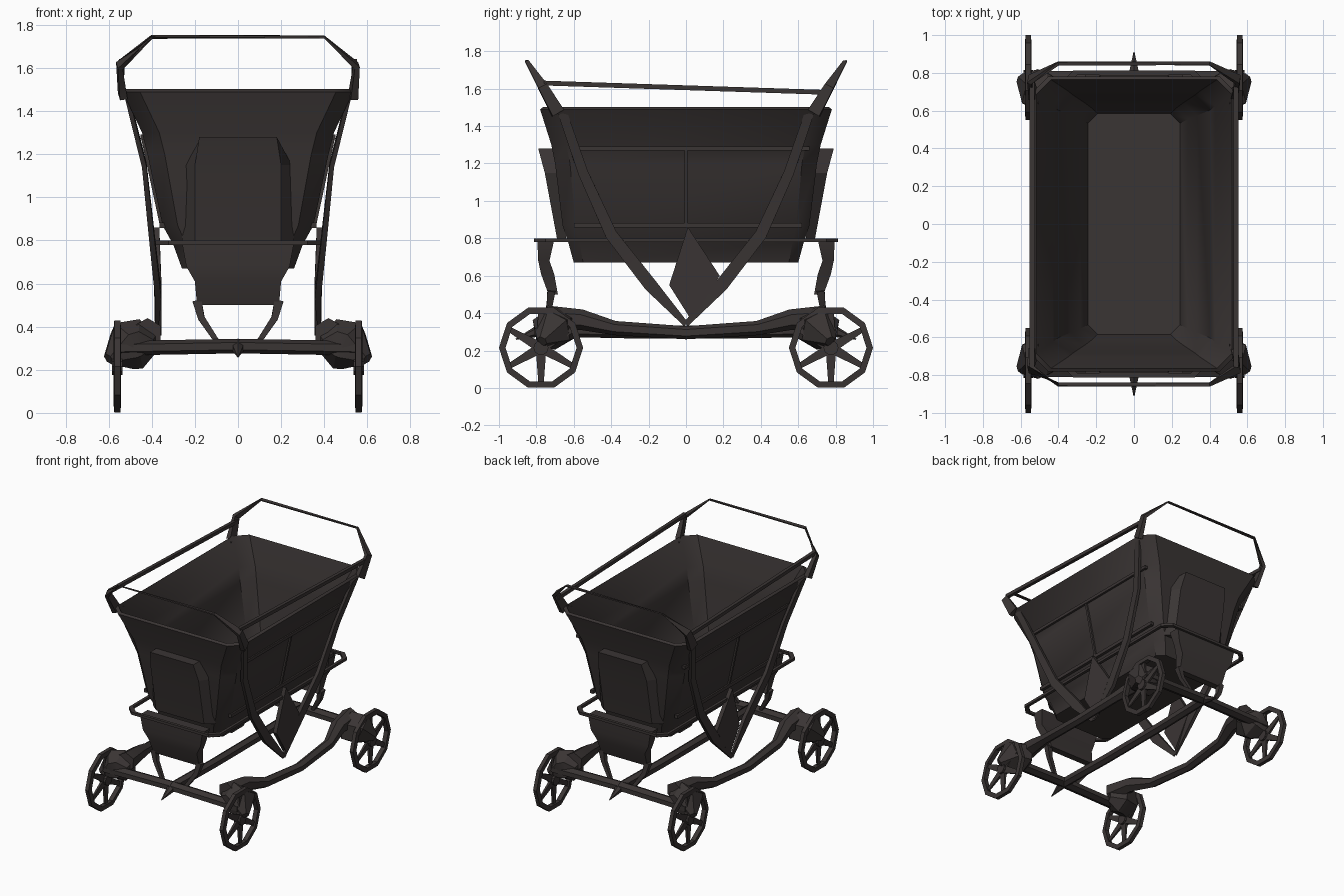
import bpy, bmesh, math
from mathutils import Vector

cube = bpy.data.objects.get("Cube")
if cube:
    bpy.data.objects.remove(cube, do_unlink=True)

COLOUR = (0.042, 0.035, 0.034, 1)
mat = bpy.data.materials.new("charcoal_brown")
mat.use_nodes = True
mat.diffuse_color = COLOUR
shader = mat.node_tree.nodes["Principled BSDF"]
shader.inputs["Base Color"].default_value = COLOUR
shader.inputs["Roughness"].default_value = 0.8


def finish(name, bm, angle=30):
    bmesh.ops.recalc_face_normals(bm, faces=bm.faces)
    mesh = bpy.data.meshes.new(name)
    bm.to_mesh(mesh)
    bm.free()
    mesh.materials.append(mat)
    obj = bpy.data.objects.new(name, mesh)
    bpy.context.collection.objects.link(obj)
    bpy.ops.object.select_all(action='DESELECT')
    obj.select_set(True)
    bpy.context.view_layer.objects.active = obj
    bpy.ops.object.shade_smooth_by_angle(angle=math.radians(angle))
    return obj


def loft(name, rings, closed=False, angle=30):
    """Skin a list of equal-length point rings; cap the ends unless closed."""
    bm = bmesh.new()
    rows = [[bm.verts.new(p) for p in ring] for ring in rings]
    n = len(rows[0])
    pairs = list(zip(rows, rows[1:])) + ([(rows[-1], rows[0])] if closed else [])
    for a, b in pairs:
        for i in range(n):
            j = (i + 1) % n
            bm.faces.new((a[i], a[j], b[j], b[i]))
    if not closed:
        bm.faces.new(rows[0])
        bm.faces.new(rows[-1])
    return finish(name, bm, angle)


def bar(name, pts, radii, flat=1.0, up=(0, 0, 1), sides=6):
    """Sweep a polygon along pts; flat scales the section along its up side."""
    pts = [Vector(p) for p in pts]
    if not isinstance(radii, (list, tuple)):
        radii = [radii] * len(pts)
    rings = []
    for i, (p, r) in enumerate(zip(pts, radii)):
        t = (pts[min(i + 1, len(pts) - 1)] - pts[max(i - 1, 0)]).normalized()
        side = t.cross(Vector(up)).normalized()
        top = side.cross(t)
        turn = math.pi / sides
        rings.append([p + side * r * math.cos(turn + math.tau * k / sides)
                      + top * r * flat * math.sin(turn + math.tau * k / sides)
                      for k in range(sides)])
    return loft(name, rings)


def rounded(z, hx, hy, c):
    """Chamfered rectangle ring at height z."""
    return [(x, y, z) for x, y in (
        (hx, c - hy), (hx, hy - c), (hx - c, hy), (c - hx, hy),
        (-hx, hy - c), (-hx, c - hy), (c - hx, -hy), (hx - c, -hy))]


def slab(name, front, depth):
    """Plate from a polygon, thickened by the depth vector."""
    d = Vector(depth)
    return loft(name, [[Vector(p) - d / 2 for p in front],
                       [Vector(p) + d / 2 for p in front]])


# Thin-walled basket: outer wall up to the rim, then inner wall back down
wall = ((0.67, 0.26, 0.60, 0.05), (0.78, 0.30, 0.63, 0.06), (0.87, 0.35, 0.66, 0.07),
        (1.20, 0.42, 0.70, 0.08), (1.30, 0.445, 0.72, 0.08), (1.49, 0.535, 0.78, 0.08))
inner = [(z + 0.012, hx - 0.016, hy - 0.016, c) for z, hx, hy, c in reversed(wall)]
loft("basket", [rounded(*r) for r in list(wall) + inner], angle=40)

# Thin frame ring around the lower basket
ring = [rounded(0.79 + dz, 0.36 + d, 0.79 + d, 0.06)
        for d, dz in ((0, -0.01), (0.022, -0.01), (0.022, 0.01), (0, 0.01))]
loft("lower_frame", ring, closed=True)

# Central beam with pointed ends
bar("centre_beam", [(0, -0.91, 0.26), (0, -0.78, 0.31), (0, -0.3, 0.30),
                    (0, 0.3, 0.30), (0, 0.78, 0.31), (0, 0.91, 0.26)],
    [0.003, 0.035, 0.035, 0.035, 0.035, 0.003])


def wheel(name, x, y):
    """Ten-sided rim with broad tapering spokes and a hub."""
    centre = Vector((x, y, 0.215))

    def at(dx, r, a):
        return centre + Vector((dx, r * math.cos(a), r * math.sin(a)))
    steps = [math.tau * k / 10 for k in range(10)]
    profile = ((-0.017, 0.19), (0.017, 0.19), (0.014, 0.225), (-0.014, 0.225))
    loft(name + "_rim", [[at(dx, r, a) for dx, r in profile] for a in steps], True)
    loft(name + "_hub", [[at(dx, r, a) for a in steps]
                         for dx, r in ((-0.025, 0.04), (0.025, 0.04))])
    for k in range(6):
        a = math.tau * (k + 0.5) / 6
        bar(f"{name}_spoke_{k + 1}", [at(0, 0.02, a), at(0, 0.195, a)],
            [0.038, 0.02], flat=0.35, up=(1, 0, 0), sides=4)


for sy, end in ((-1, "front"), (1, "rear")):
    # Handle hoop above the rim, on broad tapering brackets
    hoop = [(0.535, 0.685, 1.47), (0.55, 0.765, 1.61), (0.40, 0.85, 1.745)]
    path = hoop + [(-x, y, z) for x, y, z in reversed(hoop)]
    bar(end + "_handle", [(x, y * sy, z) for x, y, z in path],
        [0.05, 0.036, 0.014, 0.014, 0.036, 0.05], flat=0.5, up=(1, 0, 0.3), sides=4)

    # Wedge pad on the end wall
    loft(end + "_end_pad", [[(x, y * sy, z) for x, y, z in quad] for quad in (
        ((-0.26, 0.64, 0.80), (0.26, 0.64, 0.80), (0.2, 0.69, 0.80), (-0.2, 0.69, 0.80)),
        ((-0.25, 0.68, 1.15), (0.25, 0.68, 1.15), (0.2, 0.755, 1.15), (-0.2, 0.755, 1.15)),
        ((-0.18, 0.70, 1.28), (0.18, 0.70, 1.28), (0.18, 0.79, 1.28), (-0.18, 0.79, 1.28)))])

    # Hanging step plate with struts down to the axle
    loft(end + "_step_plate", [
        [(-w, (y - t) * sy, z), (w, (y - t) * sy, z),
         (w, (y + t) * sy, z), (-w, (y + t) * sy, z)]
        for w, y, t, z in ((0.19, 0.71, 0.025, 0.50), (0.20, 0.74, 0.035, 0.61),
                           (0.24, 0.76, 0.03, 0.68), (0.26, 0.75, 0.045, 0.79))])
    for sx in (-1, 1):
        bar(end + "_step_strut", [(0.19 * sx, 0.72 * sy, 0.52), (0.17 * sx, 0.73 * sy, 0.44),
                                  (0.09 * sx, 0.76 * sy, 0.32)], [0.03, 0.022, 0.016],
            up=(0, 1, 0), sides=4)

    # Broad flat axle
    bar(end + "_axle", [(-0.56, 0.77 * sy, 0.30), (0, 0.77 * sy, 0.31),
                        (0.56, 0.77 * sy, 0.30)], 0.045, flat=0.75)

for sx, hand in ((-1, "right"), (1, "left")):
    # Upper side rail
    bar(hand + "_hand_rail", [(0.54 * sx, -0.76, 1.63), (0.54 * sx, 0.76, 1.58)],
        0.018, sides=4)

    # Lower chassis rail, bowed outward and dipping at the middle
    half = [(0.42, 0.74, 0.37), (0.44, 0.56, 0.365), (0.49, 0.38, 0.32)]
    rail = ([(x * sx, -y, z) for x, y, z in half] + [(0.51 * sx, 0, 0.295)]
            + [(x * sx, y, z) for x, y, z in reversed(half)])
    bar(hand + "_chassis_rail", rail, [0.07, 0.055, 0.038, 0.035, 0.038, 0.055, 0.07])

    # Broad suspension straps meeting in a V, with a diamond plate between
    for sy in (-1, 1):
        bar(hand + "_strap", [(0.515 * sx, 0.66 * sy, 1.47), (0.435 * sx, 0.55 * sy, 1.15),
                              (0.40 * sx, 0.40 * sy, 0.82), (0.37 * sx, 0.19 * sy, 0.55),
                              (0.38 * sx, 0, 0.34)], [0.035, 0.038, 0.045, 0.05, 0.02],
            flat=0.4, up=(1, 0, 0), sides=4)
    slab(hand + "_diamond_plate",
         [(0.38 * sx, 0.01, 0.86), (0.37 * sx, 0.18, 0.60), (0.37 * sx, 0.03, 0.36),
          (0.37 * sx, -0.09, 0.55)], (0.03, 0, 0))

    # Ledges and upright seam on the side wall
    bar(hand + "_pad_ledge", [(0.442 * sx, -0.58, 1.28), (0.442 * sx, 0.66, 1.28)],
        0.016, sides=4)
    bar(hand + "_wall_seam", [(0.352 * sx, 0, 0.86), (0.442 * sx, 0, 1.28)],
        0.012, up=(0, 1, 0), sides=4)
    bar(hand + "_lower_ledge", [(0.352 * sx, -0.60, 0.87), (0.352 * sx, 0.62, 0.87)],
        0.018, sides=4)

    for sy, end in ((-1, "front"), (1, "rear")):
        # Wheel and its faceted axle bracket
        wheel(f"{end}_{hand}_wheel", 0.56 * sx, 0.775 * sy)
        bar(f"{end}_{hand}_bracket",
            [(0.38 * sx, 0.73 * sy, 0.32), (0.45 * sx, 0.70 * sy, 0.32),
             (0.53 * sx, 0.72 * sy, 0.31), (0.60 * sx, 0.77 * sy, 0.25)],
            [0.04, 0.115, 0.115, 0.03])
